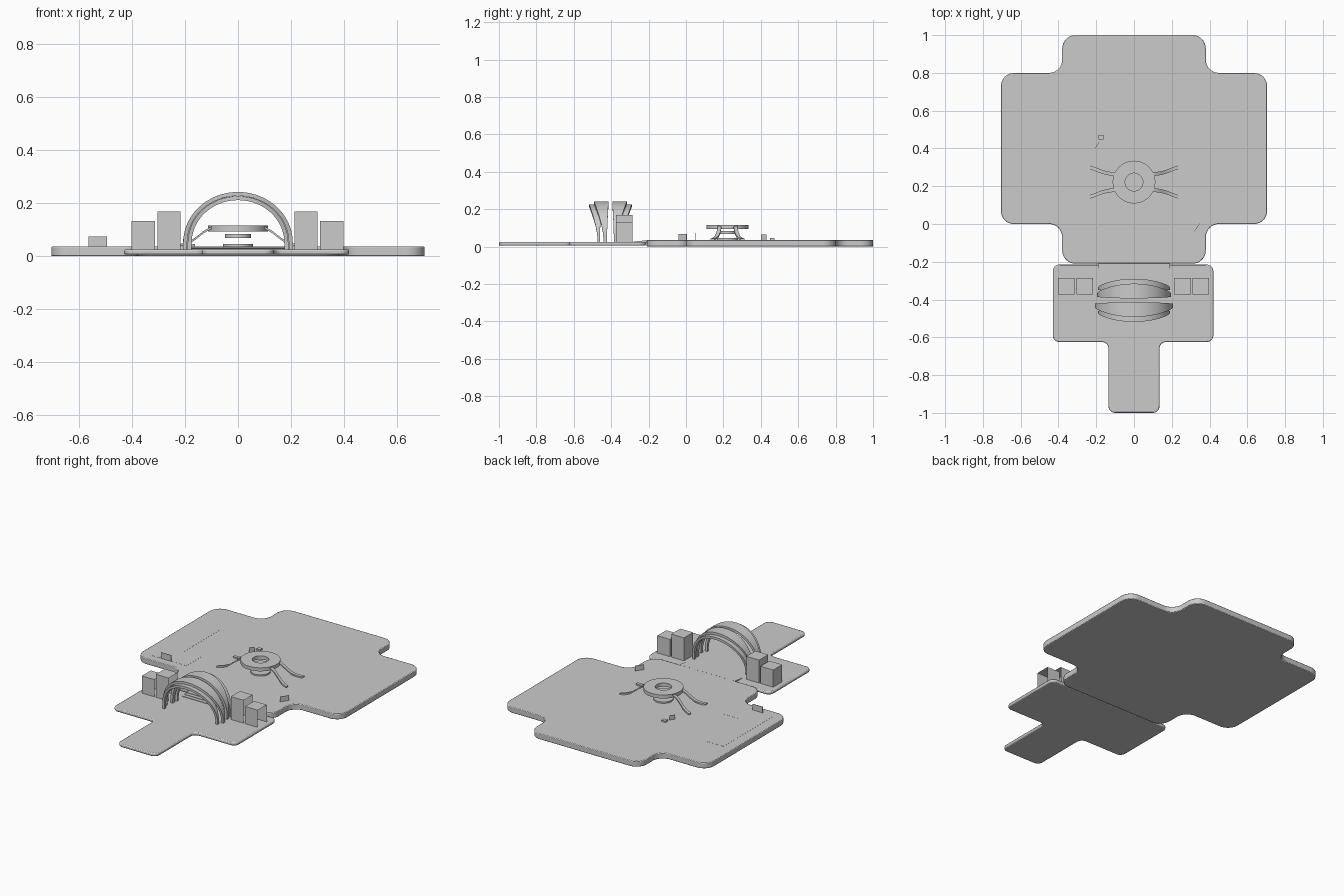
import bpy, bmesh, math
from mathutils import Vector

if "Cube" in bpy.data.objects:
    bpy.data.objects.remove(bpy.data.objects["Cube"])


def make(name, verts, faces, smooth=False):
    me = bpy.data.meshes.new(name)
    me.from_pydata(verts, [], faces)
    bm = bmesh.new()
    bm.from_mesh(me)
    bmesh.ops.recalc_face_normals(bm, faces=bm.faces)
    bm.to_mesh(me)
    bm.free()
    ob = bpy.data.objects.new(name, me)
    bpy.context.collection.objects.link(ob)
    if smooth:
        bpy.ops.object.select_all(action='DESELECT')
        ob.select_set(True)
        bpy.context.view_layer.objects.active = ob
        bpy.ops.object.shade_smooth_by_angle(angle=math.radians(35))
    return ob


def fillet(points, radius, steps=8):
    """Round every right-angled corner of an outline, convex or concave."""
    out = []
    for i, p in enumerate(points):
        p = Vector(p)
        a = (Vector(points[i - 1]) - p).normalized()
        b = (Vector(points[(i + 1) % len(points)]) - p).normalized()
        c = p + (a + b) * radius
        for k in range(steps + 1):
            t = k / steps * math.pi / 2
            out.append(c - b * radius * math.cos(t) - a * radius * math.sin(t))
    return out


def slab(name, outline, z0, z1, bevel=0.0):
    n = len(outline)
    verts = [(p[0], p[1], z) for z in (z0, z1) for p in outline]
    faces = [tuple(range(n)), tuple(range(n, 2 * n))]
    faces += [(i, (i + 1) % n, n + (i + 1) % n, n + i) for i in range(n)]
    ob = make(name, verts, faces, True)
    if bevel:
        m = ob.modifiers.new("edge", 'BEVEL')
        m.width, m.segments, m.limit_method = bevel, 2, 'ANGLE'
        m.angle_limit = math.radians(50)
    return ob


def rect(x0, x1, y0, y1):
    return [(x0, y0), (x1, y0), (x1, y1), (x0, y1)]


def sweep(name, sections):
    """Join a row of four-point sections into a closed bar."""
    verts = [v for s in sections for v in s]
    faces = [(0, 1, 2, 3), tuple(range(len(verts) - 4, len(verts)))]
    for i in range(len(sections) - 1):
        a = i * 4
        faces += [(a + j, a + (j + 1) % 4, a + 4 + (j + 1) % 4, a + 4 + j) for j in range(4)]
    return make(name, verts, faces, True)


def ring(name, y, z0, z1, r, hole=0.0, n=48):
    prof = [(r, z0), (r, z1), (hole, z1), (hole, z0)]
    if not hole:
        pts = [(r * math.cos(2 * math.pi * i / n), y + r * math.sin(2 * math.pi * i / n)) for i in range(n)]
        return slab(name, pts, z0, z1)
    verts, faces = [], []
    for i in range(n):
        t = 2 * math.pi * i / n
        verts += [(q * math.cos(t), y + q * math.sin(t), z) for q, z in prof]
        b = (i + 1) % n * 4
        faces += [(i * 4 + j, i * 4 + (j + 1) % 4, b + (j + 1) % 4, b + j) for j in range(4)]
    return make(name, verts, faces, True)


# main cross-shaped platform
TOP, LOW = 0.036, 0.025
half = [(0.38, -0.21), (0.38, 0), (0.705, 0), (0.705, 0.8), (0.38, 0.8), (0.38, 1.0)]
plan = half + [(-x, y) for x, y in reversed(half)]
slab("main_platform", fillet(plan, 0.07), 0, TOP, 0.004)

# lower entrance platform with a walkway
plan = [(0.135, -1), (0.135, -0.625), (0.42, -0.625), (0.42, -0.215),
        (-0.43, -0.215), (-0.43, -0.625), (-0.135, -0.625), (-0.135, -1)]
slab("entrance_platform", fillet(plan, 0.035), 0.005, LOW, 0.006)

# steps up to the main platform
for i in range(3):
    slab("entrance_step", rect(-0.19, 0.19, -0.28 + 0.022 * i, -0.205), LOW - 0.004, LOW + 0.003 + 0.003 * i)

# flared arches: two tall inner ones, two lower outer ones
MID = -0.404
arches = [("inner_arch", 0.207, 0.242, 0.010, 0.038, 0.088),
          ("outer_arch", 0.190, 0.226, 0.048, 0.070, 0.114)]
for side in (-1, 1):
    for name, r, apex, near, far0, far1 in arches:
        if side == 1:
            r = min(r, 0.195)
        base = 0.05
        path = [(1.0, 0.0, True)] + [(math.cos(math.pi * i / 40), math.sin(math.pi * i / 40), False)
                                     for i in range(41)] + [(-1.0, 0.0, True)]
        secs = []
        for c, s, foot in path:
            f = s ** 1.5
            y0 = MID + side * (near + 0.008 * (1 - f))
            y1 = MID + side * (far0 + (far1 - far0) * f)
            th = 0.015
            zo = LOW - 0.01 if foot else base + (apex - base) * s
            zi = LOW - 0.01 if foot else base + (apex - base - th) * s
            xo, xi = r * c, (r - th) * c
            secs.append([(xo, y0, zo), (xo, y1, zo), (xi, y1, zi), (xi, y0, zi)])
        sweep(name, secs)

# ticket booths, each open on its right side
for x0, h in ((-0.402, 0.132), (-0.305, 0.168), (0.213, 0.168), (0.31, 0.132)):
    v = [(x, y, z) for z in (LOW - 0.005, h) for x, y in rect(x0, x0 + 0.088, -0.374, -0.285)]
    booth = make("booth", v, [(0, 1, 2, 3), (4, 5, 6, 7), (0, 1, 5, 4), (1, 2, 6, 5), (2, 3, 7, 6), (3, 0, 4, 7)])
    bm = bmesh.new()
    bm.from_mesh(booth.data)
    bmesh.ops.delete(bm, geom=[f for f in bm.faces if f.normal.x > 0.5], context='FACES_ONLY')
    bm.to_mesh(booth.data)
    bm.free()

# central canopy ring with discs beneath it
CY = 0.222
ring("canopy_ring", CY, 0.093, 0.115, 0.113, 0.047)
ring("hanging_disc", CY, 0.068, 0.084, 0.05)
ring("base_disc", CY, TOP - 0.005, 0.045, 0.056)

# four curved support arms: (x, splay from centre, z)
arm = [(0.07, 0.042, 0.105), (0.10, 0.042, 0.103), (0.13, 0.045, 0.086),
       (0.155, 0.050, 0.066), (0.18, 0.058, 0.048), (0.21, 0.070, 0.038), (0.24, 0.080, 0.034)]
for sx in (-1, 1):
    for sy in (-1, 1):
        secs = []
        for x, d, z in arm:
            ya, yb = CY + sy * (d - 0.010), CY + sy * (d + 0.010)
            secs.append([(sx * x, ya, z), (sx * x, yb, z), (sx * x, yb, z + 0.009), (sx * x, ya, z + 0.009)])
        sweep("support_arm", secs)

# small upright signs
def sign(name, a, b, z):
    d = (Vector(b) - Vector(a)).normalized() * 0.001
    n = Vector((-d.y, d.x))
    a, b = Vector(a), Vector(b)
    slab(name, [a - n, b - n, b + n, a + n], TOP - 0.004, z)


sign("large_sign", (-0.565, 0.05), (-0.495, 0.05), 0.074)
sign("right_sign", (0.318, -0.04), (0.35, 0.004), 0.068)
sign("back_sign", (-0.206, 0.402), (-0.186, 0.43), 0.064)
slab("small_block", rect(-0.188, -0.162, 0.448, 0.472), TOP - 0.004, 0.045)

# flat floor marking
slab("floor_marking", [(-0.64, 0.05), (-0.39, 0.05), (-0.39, 0.19), (-0.51, 0.19), (-0.51, 0.545), (-0.64, 0.545)],
     TOP - 0.002, TOP + 0.0006)
